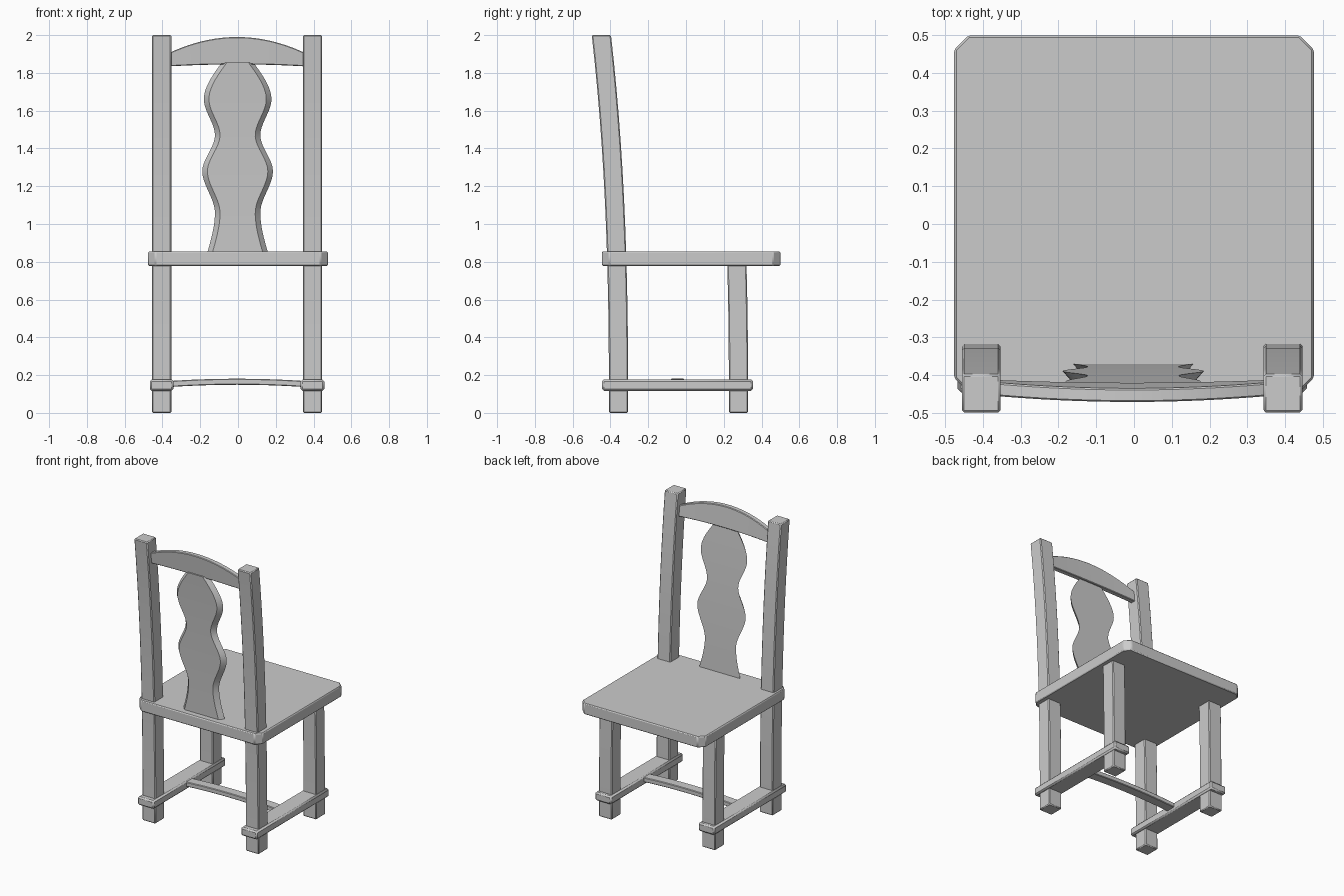
import bpy, bmesh

cube = bpy.data.objects.get("Cube")
if cube:
    bpy.data.objects.remove(cube, do_unlink=True)

MID = -0.005  # frame centre line in x

grey = bpy.data.materials.new("plain_grey")
grey.use_nodes = True
GREY = (0.6, 0.6, 0.6, 1)
grey.diffuse_color = GREY
grey.node_tree.nodes["Principled BSDF"].inputs["Base Color"].default_value = GREY


def loft(name, sections, bevel=0.006):
    """Skin a row of equal-length closed cross-sections into a capped solid."""
    bm = bmesh.new()
    rings = [[bm.verts.new(p) for p in s] for s in sections]
    for a, b in zip(rings, rings[1:]):
        for i in range(len(a)):
            j = (i + 1) % len(a)
            bm.faces.new((a[i], a[j], b[j], b[i]))
    bm.faces.new(rings[0][::-1])
    bm.faces.new(rings[-1])
    bmesh.ops.recalc_face_normals(bm, faces=bm.faces)
    mesh = bpy.data.meshes.new(name)
    bm.to_mesh(mesh)
    bm.free()
    mesh.materials.append(grey)
    obj = bpy.data.objects.new(name, mesh)
    bpy.context.collection.objects.link(obj)
    bpy.ops.object.select_all(action="DESELECT")
    obj.select_set(True)
    bpy.context.view_layer.objects.active = obj
    bpy.ops.object.shade_smooth_by_angle(angle=0.5)
    if bevel:
        mod = obj.modifiers.new("edge_bevel", "BEVEL")
        mod.width = bevel
        mod.segments = 1
        mod.limit_method = "ANGLE"
        mod.angle_limit = 0.6
    return obj


def rect(cx, cy, z, w, d):
    """Horizontal rectangle for lofting upward."""
    return [(cx + sx * w / 2, cy + sy * d / 2, z)
            for sx, sy in ((-1, -1), (1, -1), (1, 1), (-1, 1))]


def steps(a, b, n):
    return [a + (b - a) * i / n for i in range(n + 1)]


def back_y(z):
    return -0.357 - 0.0161 * z ** 2.5


def front_y(z):
    return 0.278 - 0.0157 * z ** 2.5


# Posts, legs and side stretchers
for side, s in (("left", 1), ("right", -1)):
    x = MID + s * 0.399
    loft(side + "_back_post", [rect(x, back_y(z), z, 0.102, 0.102) for z in steps(0, 2, 14)])
    loft(side + "_front_leg", [rect(x, front_y(z), z, 0.102, 0.102) for z in steps(0, 0.8, 6)])
    loft(side + "_stretcher", [rect(x, -0.045, z, 0.126, 0.8) for z in (0.117, 0.176)], 0.01)

# Seat with clipped corners
W, BACK, FRONT, C = 0.476, -0.445, 0.499, 0.038
corners = [(-W + C, BACK), (W - C, BACK), (W, BACK + C), (W, FRONT - C),
           (W - C, FRONT), (-W + C, FRONT), (-W, FRONT - C), (-W, BACK + C)]
loft("seat", [[(x, y, z) for x, y in corners] for z in (0.778, 0.855)])

# Cross stretcher, arched slightly upward
bar = []
for x in steps(-0.37, 0.37, 12):
    lift = 0.011 * (1 - (x / 0.34) ** 2)
    bar.append([(MID + x, y, z + lift) for y, z in
                ((-0.08, 0.138), (-0.01, 0.138), (-0.01, 0.17), (-0.08, 0.17))])
loft("cross_stretcher", bar, 0.004)

# Crest rail, arched on top and bowed backward
rail = []
for x in steps(-0.37, 0.37, 20):
    k = 1 - (x / 0.35) ** 2
    low, high = 1.835 + 0.01 * k, 1.91 + 0.08 * k
    bow = -0.006 * k
    rail.append([(MID + x, back_y(z) + bow + d, z) for z, d in
                 ((low, -0.018), (low, 0.018), (high, 0.018), (high, -0.018))])
loft("crest_rail", rail, 0.004)

# Wavy splat: half widths at the swells and necks, eased between
WAVES = [(0.64, 0.2), (1.06, 0.12), (1.28, 0.187), (1.47, 0.12), (1.66, 0.179), (2.04, -0.004)]


def half_width(z):
    for (z0, w0), (z1, w1) in zip(WAVES, WAVES[1:]):
        if z <= z1:
            t = (z - z0) / (z1 - z0)
            return w0 + (w1 - w0) * t * t * (3 - 2 * t)


splat = []
for z in steps(0.84, 1.856, 44):
    w, y = half_width(z), back_y(z)
    n = w - 0.027
    splat.append([(MID + 0.003 + px, y + py, z) for px, py in
                  ((-n, -0.033), (n, -0.033), (w, -0.002), (-w, -0.002))])
loft("back_splat", splat, 0)
